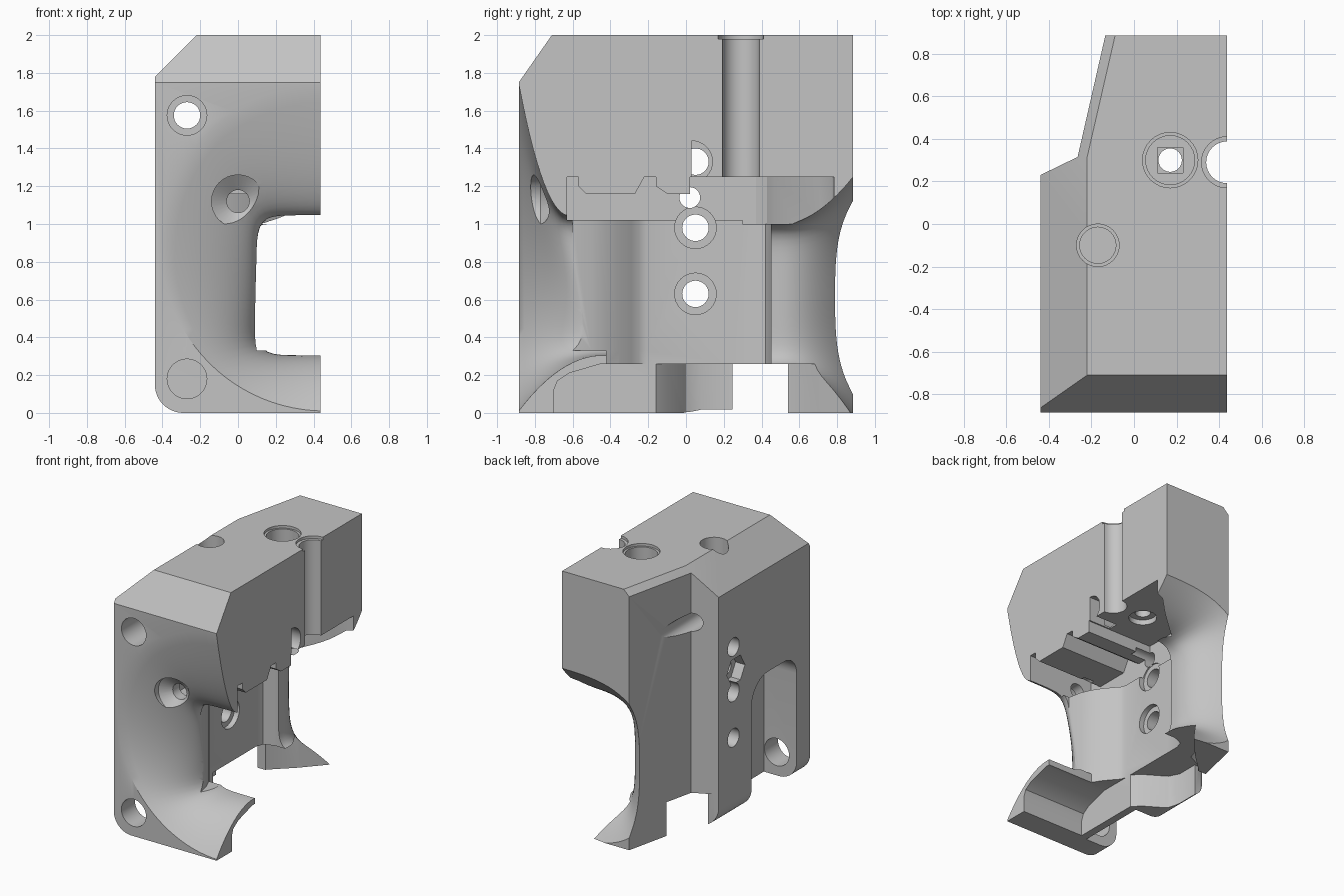
import bpy, bmesh, math

cube = bpy.data.objects.get("Cube")
if cube:
    bpy.data.objects.remove(cube, do_unlink=True)

grey = bpy.data.materials.new("plain_grey")
grey.use_nodes = True
grey.diffuse_color = (0.55, 0.55, 0.55, 1)
grey.node_tree.nodes["Principled BSDF"].inputs["Base Color"].default_value = (0.55, 0.55, 0.55, 1)


def loft(name, rings):
    """Closed solid through matching rings of 3D points."""
    bm = bmesh.new()
    loops = [[bm.verts.new(p) for p in ring] for ring in rings]
    n = len(loops[0])
    for a, b in zip(loops, loops[1:]):
        for i in range(n):
            j = (i + 1) % n
            bm.faces.new((a[i], a[j], b[j], b[i]))
    bm.faces.new(loops[0])
    bm.faces.new(loops[-1])
    bmesh.ops.recalc_face_normals(bm, faces=bm.faces)
    mesh = bpy.data.meshes.new(name)
    bm.to_mesh(mesh)
    bm.free()
    ob = bpy.data.objects.new(name, mesh)
    bpy.context.collection.objects.link(ob)
    return ob


def place(axis, u, v, w):
    return {"x": (w, u, v), "y": (u, w, v), "z": (u, v, w)}[axis]


def prism(name, axis, pts, lo, hi):
    return loft(name, [[place(axis, u, v, w) for u, v in pts] for w in (lo, hi)])


def arc(u, v, r, start=0, end=360, n=32):
    return [(u + r * math.cos(math.radians(start + (end - start) * i / n)),
             v + r * math.sin(math.radians(start + (end - start) * i / n)))
            for i in range(n + (end - start < 360))]


def box(u0, u1, v0, v1):
    return [(u0, v0), (u1, v0), (u1, v1), (u0, v1)]


# main block
body = prism("duct_body", "z", [(-.44, -.885), (.437, -.885), (.437, .885),
                                (-.135, .885), (-.265, .315), (-.44, .23)], 0, 2)
body.data.materials.append(grey)


def cut(tool):
    mod = body.modifiers.new("cut", "BOOLEAN")
    mod.operation = "DIFFERENCE"
    mod.solver = "EXACT"
    mod.object = tool
    bpy.context.view_layer.objects.active = body
    bpy.ops.object.modifier_apply(modifier=mod.name)
    bpy.data.objects.remove(tool, do_unlink=True)


def hole(axis, u, v, r, lo, hi, n=32):
    cut(prism("hole_cutter", axis, arc(u, v, r, n=n), lo, hi))


def oval(k, n, cx, cz, hx, hz, power):
    """Point k of a superellipse: power 2 is round, higher is boxier."""
    c, s = math.cos(2 * math.pi * k / n), math.sin(2 * math.pi * k / n)
    m = (abs(c) ** power + abs(s) ** power) ** (-1 / power)
    return cx + hx * c * m, cz + hz * s * m


def funnel(y0, mouth, neck, y_end, y_tail, steps=14, n=96):
    """Flared duct: the mouth outline at y0 eases into the neck outline."""
    outer = [oval(k, n, *mouth) for k in range(n)]
    inner = [oval(k, n, *neck) for k in range(n)]
    rings = [[(x, y0 + math.copysign(.06, y0), z) for x, z in outer]]
    for i in range(steps + 1):
        u = i / steps
        f = 1 - (1 - u) ** 2
        rings.append([(a + (c - a) * f, y0 + u * (y_end(d) - y0), b + (d - b) * f)
                      for (a, b), (c, d) in zip(outer, inner)])
    rings.append([(x, y_tail, z) for x, z in inner])
    cut(loft("funnel_cutter", rings))


# outer chamfers along the top
cut(prism("side_chamfer", "y", [(-.6, 1.62), (-.02, 2.2), (-.6, 2.2)], -1, .315))
cut(loft("slant_chamfer", [[(x + .23 * (y - .315), y, z) for x, z in
                            ((-.6, 1.62), (-.02, 2.2), (-.6, 2.2))] for y in (.315, 1)]))
cut(prism("front_chamfer", "x", [(-1, 1.586), (-.57, 2.2), (-1, 2.2)], -1, 1))

# rounded lower outer corner
cut(prism("corner_round", "y", arc(-.29, .15, .15, 180, 270, 12) + [(-.29, -.1), (-.6, -.1), (-.6, .15)], -1, .3))

# flared ducts at front and back
funnel(-.885, (.46, .875, .865, .865, 2), (.46, .675, .36, .37, 7),
       lambda z: -.44 - .18 * (z - .31) / .73, -.38)
funnel(.885, (.46, .61, .76, .64, 3), (.46, .62, .43, .385, 7), lambda z: .5, .38)

# inner chamber with a curved front wall
bulge = [(.1, -.6), (.08, -.5), (.045, -.42), (0, -.35), (-.05, -.29), (-.085, -.25), (-.1, -.21)]
cut(prism("chamber_front", "z", bulge + [(.6, -.21), (.6, -.6)], .33, 1.03))
cut(prism("chamber", "z", bulge[2:] + [(-.1, .36), (-.08, .42), (0, .45), (.6, .45), (.6, -.42)], .26, 1.03))

# upper pocket with notched ceiling
cut(prism("notched_ceiling", "x", [
    (-.63, 1.02), (-.63, 1.25), (-.57, 1.25), (-.57, 1.2), (-.53, 1.16), (-.27, 1.16),
    (-.22, 1.25), (-.16, 1.25), (-.16, 1.2), (-.1, 1.16), (.02, 1.16), (.02, 1.25),
    (.32, 1.25), (.32, 1.02)], -.13, .6))
cut(prism("rear_pocket", "z", [(-.13, .3), (-.13, .37), (-.09, .43), (0, .47), (.3, .7),
                               (.38, .77), (.46, .79), (.6, .79), (.6, .3)], 1.0, 1.25))

# underside recess, open slot and rear foot
cut(prism("lip_recess", "x", [(-.7, -.1), (-.7, .12), (-.68, .17), (-.62, .21), (-.45, .26),
                              (.245, .26), (.245, -.1)], -.1, .6))
cut(prism("floor_recess", "z", [(-.1, -.36), (-.1, -.16), (-.16, -.1), (-.32, 0), (-.36, .08),
                                (-.36, .25), (.6, .25), (.6, -.36)], -.1, .26))
cut(prism("cross_slot", "x", box(.245, .54, -.1, .26), -1, 1))
cut(prism("foot_trim", "z", [(-.16, .5), (-.14, .55), (.02, .7), (.2, .9), (.6, .9), (.6, .5)], -.1, .26))

# side pocket behind the front flange
pocket = [(-.72, -.1), (-.17, -.1)] + arc(-.37, .78, .2, 0, 90, 10) + arc(-.57, .83, .15, 90, 180, 10)
cut(prism("side_pocket", "x", pocket, -.6, -.16))

# front screw holes
hole("y", -.27, 1.575, .105, -1, -.5)
hole("y", -.27, 1.575, .07, -1, 1)
hole("y", -.27, .18, .105, -1, -.6)
cut(loft("screw_countersink", [[(x, y, z) for x, z in arc(0, 1.12, r)]
                               for r, y in ((.14, -1), (.14, -.77), (.06, -.71))]))
hole("y", 0, 1.12, .06, -.8, -.5)

# top holes and the half-round side groove
for x, y, r, depth in ((.17, .3, .115, 1.5), (.437, .29, .098, 1.2), (-.17, -.1, .1, 1.5), (-.17, -.1, .085, 1.4)):
    hole("z", x, y, r, depth, 2.1)
for x, y, r in ((.17, .3, .13), (.437, .29, .12)):
    hole("z", x, y, r, 1.98, 2.1)
hole("z", .17, .3, .055, 1.1, 1.6)
cut(prism("square_seat", "z", box(.11, .23, .24, .36), 1.45, 1.6))
hole("z", .17, .3, .1, 1.2, 1.29)

# cross holes through the side wall
for z in (.98, .63):
    hole("x", .05, z, .07, -.6, .05)
    hole("x", .05, z, .11, -.14, .05)
hole("x", .02, 1.14, .055, -.6, 0)
hole("x", .02, 1.14, .11, -.6, -.36, n=6)
hole("x", .05, 1.33, .07, -.6, .3)
cut(prism("half_round_notch", "x", arc(.03, 1.33, .11, -90, 90, 16), .25, .6))

# shading
bpy.ops.object.select_all(action="DESELECT")
body.select_set(True)
bpy.context.view_layer.objects.active = body
bpy.ops.object.shade_smooth_by_angle(angle=math.radians(30))
